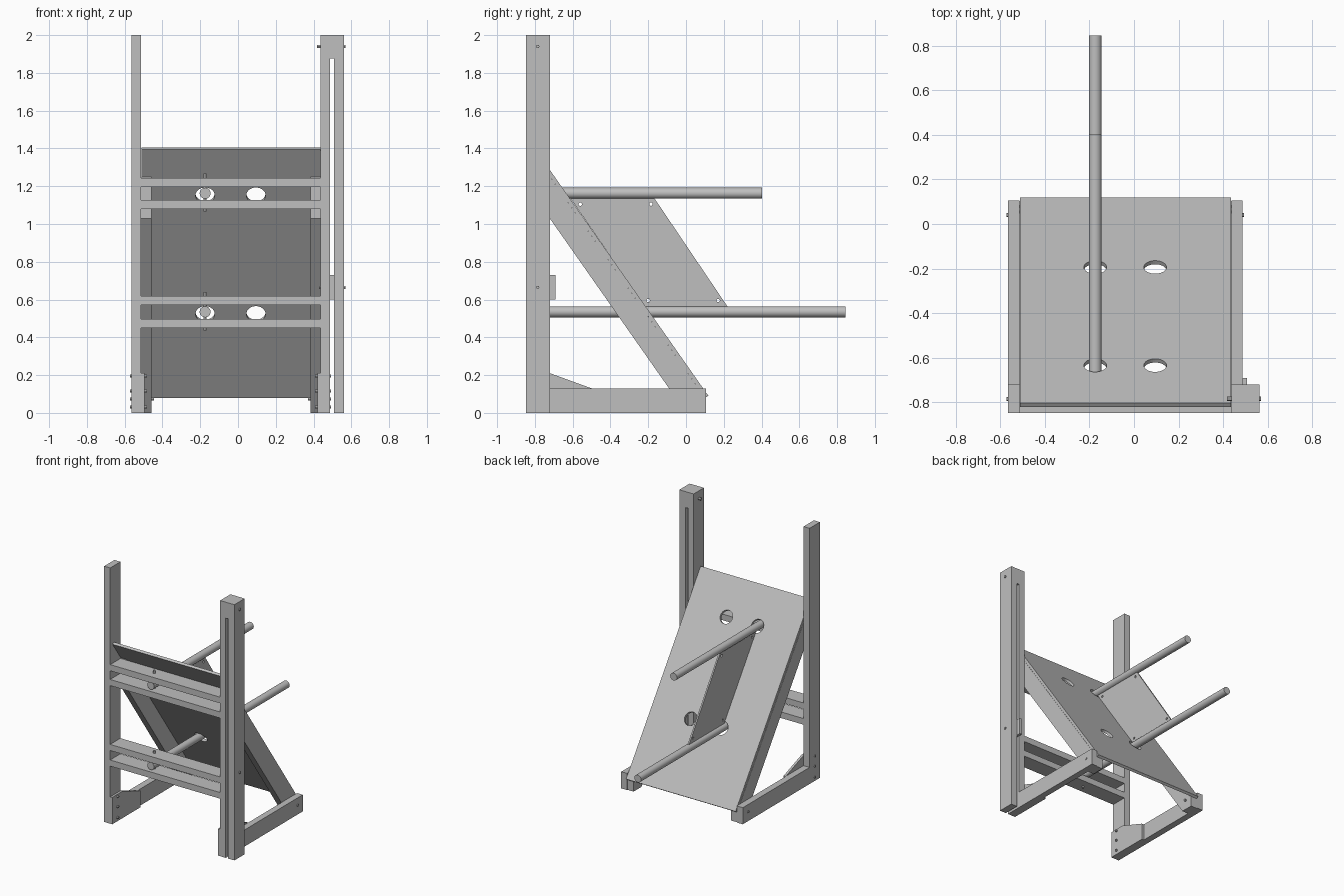
import bpy, bmesh, math
from mathutils import Vector

cube = bpy.data.objects.get("Cube")
if cube:
    bpy.data.objects.remove(cube, do_unlink=True)

grey = bpy.data.materials.new("plain grey")
grey.use_nodes = True
colour = (0.52, 0.52, 0.52, 1)
grey.diffuse_color = colour
grey.node_tree.nodes["Principled BSDF"].inputs["Base Color"].default_value = colour

FRONT, BACK = -0.847, -0.72          # depth of the upright timbers
SLOPE = 1.425                        # fall of the inclined panel
LEAN = math.atan(SLOPE)


def top_line(y):
    """Height of the panel's upper surface at depth y."""
    return 1.285 - SLOPE * (y - BACK)


def finish(name, bm):
    bmesh.ops.recalc_face_normals(bm, faces=bm.faces)
    mesh = bpy.data.meshes.new(name)
    bm.to_mesh(mesh)
    bm.free()
    mesh.materials.append(grey)
    obj = bpy.data.objects.new(name, mesh)
    bpy.context.collection.objects.link(obj)
    return obj


def side_profile(name, x0, x1, points):
    """Extrude a (y, z) outline from x0 to x1."""
    bm = bmesh.new()
    face = bm.faces.new([bm.verts.new((x0, y, z)) for y, z in points])
    out = bmesh.ops.extrude_face_region(bm, geom=[face])
    verts = [v for v in out["geom"] if isinstance(v, bmesh.types.BMVert)]
    bmesh.ops.translate(bm, verts=verts, vec=(x1 - x0, 0, 0))
    return finish(name, bm)


def box(name, x0, x1, y0, y1, z0, z1):
    return side_profile(name, x0, x1, [(y0, z0), (y1, z0), (y1, z1), (y0, z1)])


def cylinder(name, start, end, radius, sides):
    start, end = Vector(start), Vector(end)
    axis = end - start
    bm = bmesh.new()
    bmesh.ops.create_cone(bm, cap_ends=True, segments=sides, radius1=radius,
                          radius2=radius, depth=axis.length)
    bmesh.ops.rotate(bm, verts=bm.verts,
                     matrix=Vector((0, 0, 1)).rotation_difference(axis).to_matrix())
    bmesh.ops.translate(bm, verts=bm.verts, vec=(start + end) / 2)
    return finish(name, bm)


def activate(obj):
    bpy.ops.object.select_all(action="DESELECT")
    obj.select_set(True)
    bpy.context.view_layer.objects.active = obj


def drill(obj, start, end, radius, sides=32):
    cutter = cylinder("hole_cutter", start, end, radius, sides)
    cutter.hide_render = True
    cut = obj.modifiers.new("hole", "BOOLEAN")
    cut.operation, cut.solver, cut.object = "DIFFERENCE", "EXACT", cutter
    activate(obj)
    bpy.ops.object.modifier_apply(modifier=cut.name)
    bpy.data.objects.remove(cutter, do_unlink=True)


# Uprights: a single one on the right, a slotted pair on the left
box("right_post", -0.565, -0.513, FRONT, BACK, 0, 2)
box("left_inner_post", 0.438, 0.487, FRONT, BACK, 0, 2)
box("left_outer_post", 0.508, 0.562, FRONT, BACK, 0, 2)
box("post_top_spacer", 0.487, 0.508, FRONT, BACK, 1.875, 2)
box("sliding_block", 0.487, 0.508, -0.82, -0.69, 0.60, 0.73)

# Crossbeams in two pairs, each pair clamping a rod
for i, z in enumerate((0.45, 0.572, 1.08, 1.196)):
    box(f"crossbeam_{i + 1}", -0.513, 0.438, FRONT, BACK, z, z + 0.048)

# Feet, gussets and sloping braces on both sides
drop = 0.035                          # panel thickness measured vertically
low = lambda y: top_line(y) - drop - 0.222
low_y = BACK + (1.285 - drop - 0.222) / SLOPE
brace = [(BACK, low(BACK)), (low_y, 0), (0.1, 0),
         (0.1, top_line(0.1) - drop), (BACK, top_line(BACK) - drop)]
gusset = [(FRONT, 0), (-0.5, 0), (-0.5, 0.13), (BACK, 0.21), (FRONT, 0.21)]
for side, outer, inner, d in (("right", -0.565, -0.513, 1), ("left", 0.487, 0.438, -1)):
    box(side + "_foot", outer, inner, BACK, 0.105, 0, 0.13)
    side_profile(side + "_gusset", inner, inner + d * 0.018, gusset)
    side_profile(side + "_brace", inner, inner + d * 0.054, brace)
    for z in (0.03, 0.115, 0.195):
        cylinder(side + "_gusset_bolt", (outer - d * 0.006, -0.785, z),
                 (inner + d * 0.03, -0.785, z), 0.009, 6)
    cylinder(side + "_foot_bolt", (outer - d * 0.006, 0.04, 0.073),
             (inner + d * 0.068, 0.04, 0.073), 0.009, 6)

# Inclined panel with four round holes
normal = Vector((0, math.sin(LEAN), math.cos(LEAN)))
ny, nz = normal.y * 0.02, normal.z * 0.02
y0, y1 = -0.804, 0.118
panel = side_profile("inclined_panel", -0.511, 0.436, [
    (y0, top_line(y0)), (y1, top_line(y1)),
    (y1 - ny, top_line(y1) - nz), (y0 - ny, top_line(y0) - nz)])
ROD_X, LOW_Z, HIGH_Z = -0.174, 0.535, 1.163
for x in (ROD_X, 0.095):
    for z in (LOW_Z, HIGH_Z):
        centre = Vector((x, BACK + (1.285 - z) / SLOPE, z)) - normal * 0.01
        drill(panel, centre - normal * 0.1, centre + normal * 0.1, 0.051)

# Two round rods with clamp bolts
for name, z, end in (("lower_rod", LOW_Z, 0.845), ("upper_rod", HIGH_Z, 0.402)):
    rod = cylinder(name, (ROD_X, -0.83, z), (ROD_X, end, z), 0.029, 32)
    activate(rod)
    bpy.ops.object.shade_smooth_by_angle()
    cylinder(name + "_bolt", (ROD_X, -0.785, z - 0.098),
             (ROD_X, -0.785, z + 0.105), 0.009, 6)

# Upright web plate between the rods, with corner holes
plate = side_profile("web_plate", ROD_X - 0.006, ROD_X + 0.006, [
    (-0.615, 1.14), (-0.17, 1.14), (0.225, 0.555), (-0.21, 0.555)])
for y, z in ((-0.56, 1.105), (-0.185, 1.105), (-0.2, 0.595), (0.17, 0.595)):
    drill(plate, (ROD_X - 0.05, y, z), (ROD_X + 0.05, y, z), 0.009, 16)

# Bolts through the slotted pair and the right post
cylinder("top_bolt", (0.417, -0.785, 1.94), (0.57, -0.785, 1.94), 0.01, 6)
cylinder("block_bolt", (0.43, -0.785, 0.665), (0.57, -0.785, 0.665), 0.009, 6)
